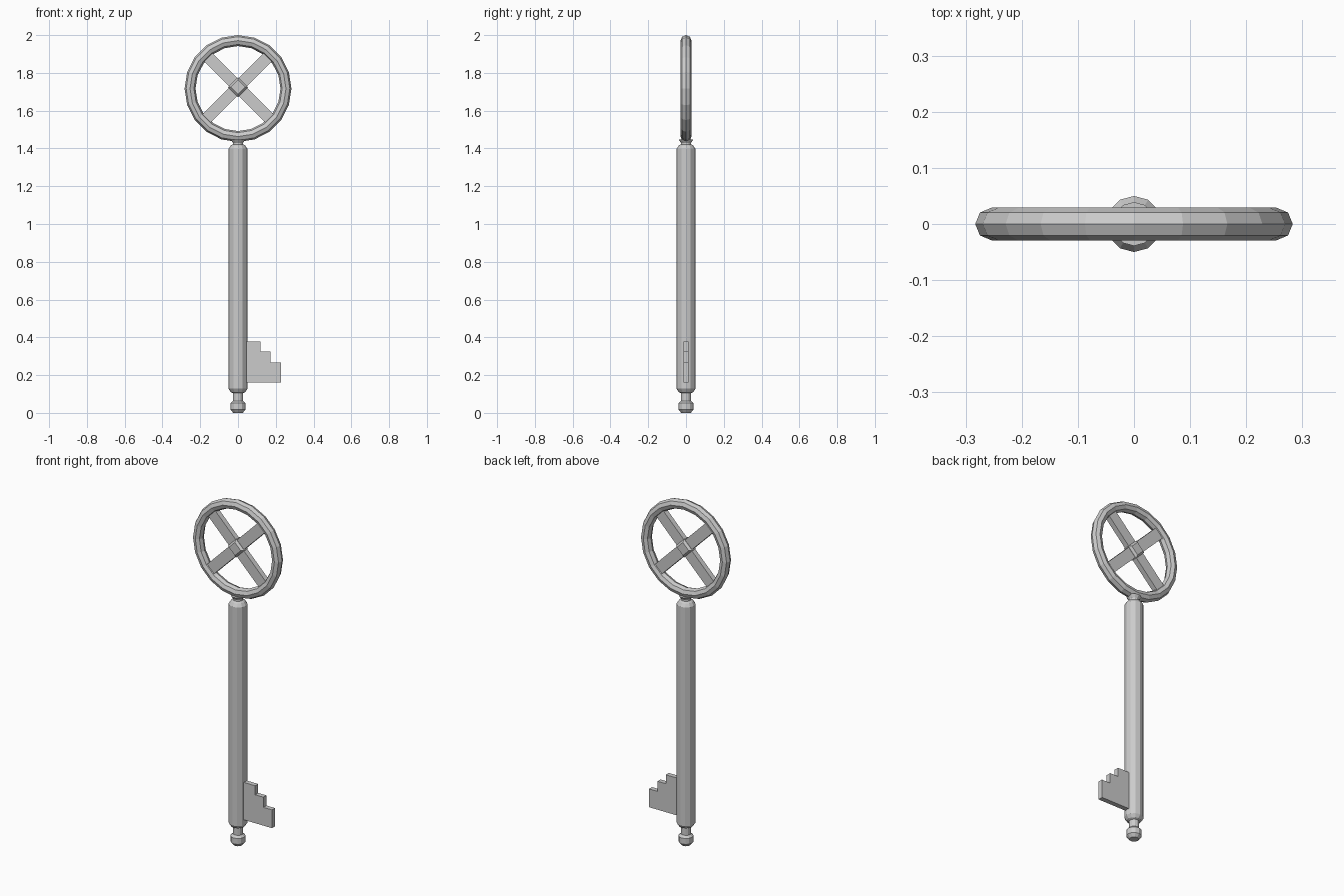
import bpy, bmesh, math
from mathutils import Matrix

if "Cube" in bpy.data.objects:
    bpy.data.objects.remove(bpy.data.objects["Cube"])

RING_Z = 1.717


def finish(name, bm):
    bmesh.ops.recalc_face_normals(bm, faces=bm.faces)
    me = bpy.data.meshes.new(name)
    bm.to_mesh(me)
    bm.free()
    ob = bpy.data.objects.new(name, me)
    bpy.context.collection.objects.link(ob)
    return ob


def lathe(name, profile, sides=12):
    """Revolve (radius, z) points around z and cap both ends."""
    bm = bmesh.new()
    rings = [[bm.verts.new((r * math.cos(i * math.tau / sides),
                            r * math.sin(i * math.tau / sides), z))
              for i in range(sides)] for r, z in profile]
    for a, b in zip(rings, rings[1:]):
        for i in range(sides):
            j = (i + 1) % sides
            bm.faces.new((a[i], a[j], b[j], b[i]))
    bm.faces.new(rings[0])
    bm.faces.new(rings[-1])
    return finish(name, bm)


def plate(name, outline, half):
    """Extrude an (x, z) outline symmetrically along y."""
    bm = bmesh.new()
    face = bm.faces.new([bm.verts.new((x, -half, z)) for x, z in outline])
    ext = bmesh.ops.extrude_face_region(bm, geom=[face])
    verts = [g for g in ext["geom"] if isinstance(g, bmesh.types.BMVert)]
    bmesh.ops.translate(bm, verts=verts, vec=(0, 2 * half, 0))
    return finish(name, bm)


# Shaft with its turned tip and flared collar
lathe("shaft", [(0.025, 0.0), (0.04, 0.018), (0.04, 0.052), (0.027, 0.064),
                (0.027, 0.105), (0.038, 0.11), (0.05, 0.128), (0.05, 1.397),
                (0.038, 1.415), (0.027, 1.422), (0.027, 1.43), (0.039, 1.447)])

# Ring-shaped bow
bpy.ops.mesh.primitive_torus_add(major_segments=20, minor_segments=8,
                                 major_radius=0.254, minor_radius=0.029,
                                 location=(0, 0, RING_Z),
                                 rotation=(math.pi / 2, 0, 0))
bpy.context.object.name = "bow_ring"

# Crossed spokes inside the bow
for name, angle in (("spoke_rising", -45), ("spoke_falling", 45)):
    bpy.ops.mesh.primitive_cube_add(size=1, location=(0, 0, RING_Z + 0.008),
                                    rotation=(0, math.radians(angle), 0))
    bar = bpy.context.object
    bar.name = name
    bar.scale = (0.49, 0.03, 0.063)

# Bevelled diamond hub, tapering to front and back
bm = bmesh.new()
levels = [[bm.verts.new((r * dx, y, RING_Z + 0.008 + r * dz))
           for dx, dz in ((1, 0), (0, 1), (-1, 0), (0, -1))]
          for r, y in ((0.038, -0.029), (0.053, -0.017), (0.053, 0.017), (0.038, 0.029))]
for a, b in zip(levels, levels[1:]):
    for i in range(4):
        bm.faces.new((a[i], a[i - 1], b[i - 1], b[i]))
bm.faces.new(levels[0])
bm.faces.new(levels[-1])
finish("hub", bm)

# Stepped bit
plate("bit", [(0.03, 0.16), (0.228, 0.16), (0.228, 0.266), (0.173, 0.266),
              (0.173, 0.325), (0.12, 0.325), (0.12, 0.377), (0.03, 0.377)], 0.014)
